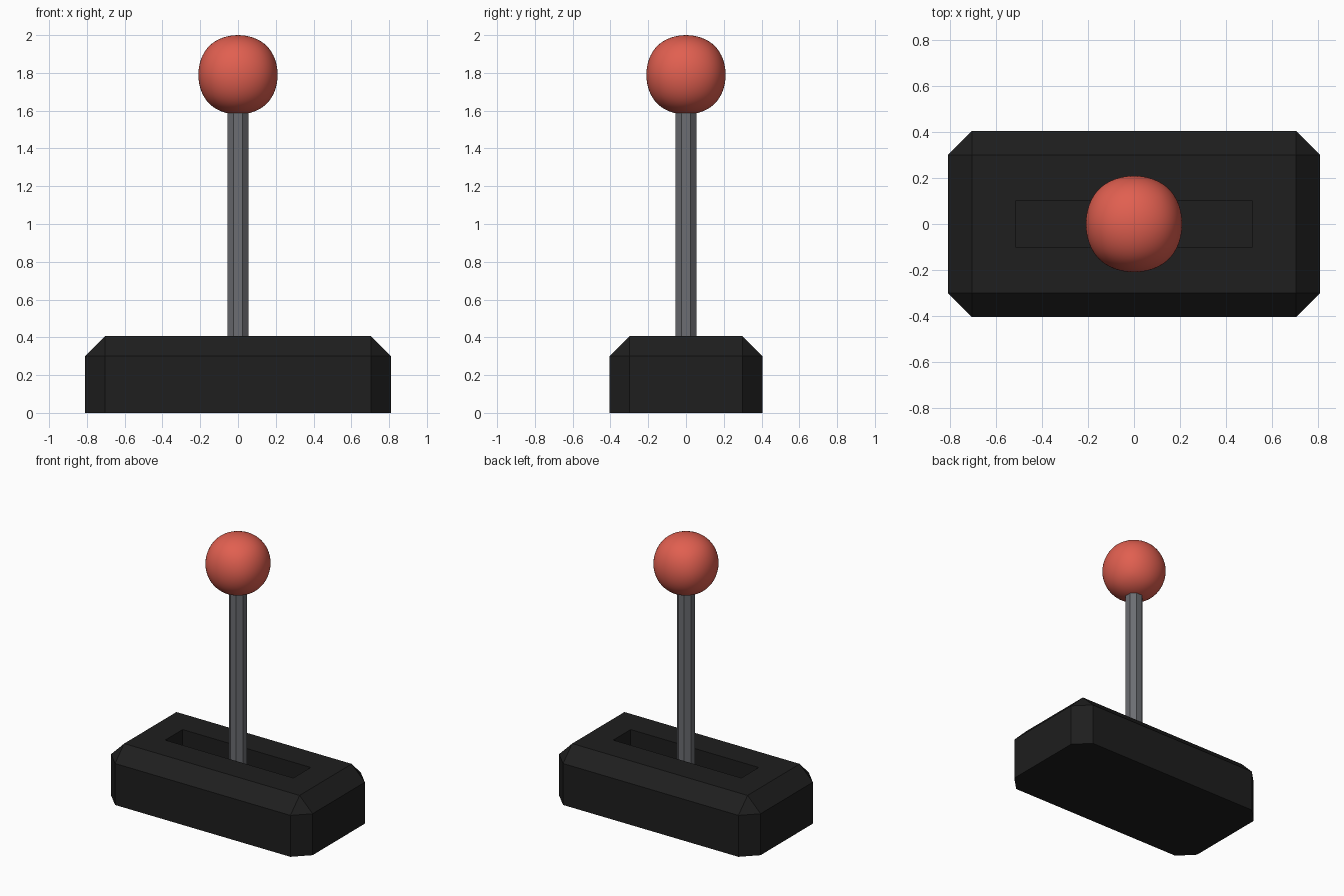
import bpy, bmesh
from math import pi
from mathutils import Matrix, Vector

if "Cube" in bpy.data.objects:
    bpy.data.objects.remove(bpy.data.objects["Cube"])


def material(name, color):
    m = bpy.data.materials.new(name)
    m.diffuse_color = (*color, 1)
    m.use_nodes = True
    m.node_tree.nodes["Principled BSDF"].inputs["Base Color"].default_value = m.diffuse_color
    return m


def finish(bm, name, mat):
    bmesh.ops.recalc_face_normals(bm, faces=bm.faces[:])
    mesh = bpy.data.meshes.new(name)
    bm.to_mesh(mesh)
    bm.free()
    obj = bpy.data.objects.new(name, mesh)
    bpy.context.collection.objects.link(obj)
    mesh.materials.append(mat)
    return obj


black = material("black_plastic", (0.013, 0.013, 0.013))
steel = material("dark_metal", (0.15, 0.155, 0.17))
red = material("red_knob", (0.75, 0.115, 0.08))

HX, HY, H, CHAMFER = 0.81, 0.405, 0.406, 0.105
SLOT_X, SLOT_Y, SLOT_FLOOR = 0.515, 0.1, 0.2

# Base block, chamfered everywhere except around the bottom
bm = bmesh.new()
bmesh.ops.create_cube(bm, size=1, matrix=Matrix.Translation((0, 0, H / 2))
                      @ Matrix.Diagonal((2 * HX, 2 * HY, H, 1)))
edges = [e for e in bm.edges if max(v.co.z for v in e.verts) > H / 2]
bmesh.ops.bevel(bm, geom=edges, offset=CHAMFER, segments=1, affect='EDGES')

# Slot sunk into the top face
top = max(bm.faces, key=lambda f: f.calc_center_median().z)
bmesh.ops.inset_individual(bm, faces=[top], thickness=0.05)
for v in top.verts:
    v.co = Vector((SLOT_X if v.co.x > 0 else -SLOT_X,
                   SLOT_Y if v.co.y > 0 else -SLOT_Y, H))
floor = bmesh.ops.extrude_discrete_faces(bm, faces=[top])["faces"][0]
for v in floor.verts:
    v.co.z = SLOT_FLOOR
finish(bm, "base", black)

# Octagonal lever shaft with flats facing the axes
bm = bmesh.new()
z0, z1 = SLOT_FLOOR, 1.65
bmesh.ops.create_cone(bm, cap_ends=True, segments=8, radius1=0.0595,
                      radius2=0.0595, depth=z1 - z0,
                      matrix=Matrix.Translation((0, 0, (z0 + z1) / 2))
                      @ Matrix.Rotation(pi / 8, 4, 'Z'))
finish(bm, "lever_shaft", steel)

# Knob: a smoothed cube
bm = bmesh.new()
bmesh.ops.create_cube(bm, size=0.5, matrix=Matrix.Translation((0, 0, 1.79)))
for f in bm.faces:
    f.smooth = True
knob = finish(bm, "knob", red)
sub = knob.modifiers.new("round", 'SUBSURF')
sub.levels = sub.render_levels = 4
